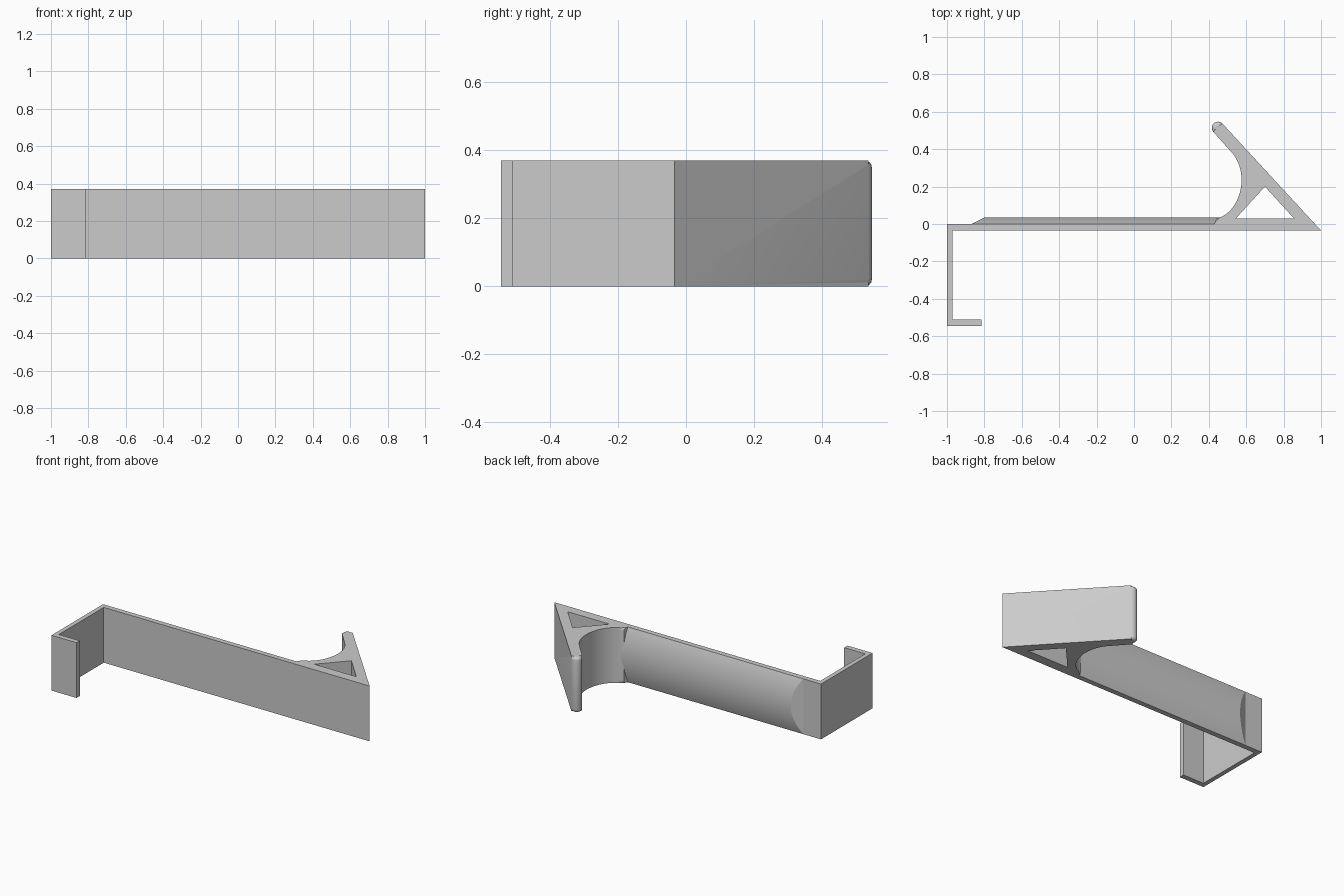
import bpy, bmesh, math
from mathutils import Vector
from mathutils.geometry import interpolate_bezier

if "Cube" in bpy.data.objects:
    bpy.data.objects.remove(bpy.data.objects["Cube"], do_unlink=True)

HEIGHT = 0.37
grey = bpy.data.materials.new("plain grey")
grey.use_nodes = True
grey.diffuse_color = (0.6, 0.6, 0.6, 1)
grey.node_tree.nodes["Principled BSDF"].inputs["Base Color"].default_value = grey.diffuse_color


def prism(outline, z0, z1):
    """Extruded outline; also returns the bottom and top vertex rings."""
    bm = bmesh.new()
    low = [bm.verts.new((x, y, z0)) for x, y in outline]
    high = [bm.verts.new((x, y, z1)) for x, y in outline]
    bm.faces.new(low[::-1])
    bm.faces.new(high)
    n = len(outline)
    for i in range(n):
        j = (i + 1) % n
        bm.faces.new((low[i], low[j], high[j], high[i]))
    return bm, low, high


def finish(bm, name, flat_axis):
    """Make an object, smooth by angle, with end caps kept flat."""
    bmesh.ops.recalc_face_normals(bm, faces=bm.faces[:])
    mesh = bpy.data.meshes.new(name)
    bm.to_mesh(mesh)
    bm.free()
    ob = bpy.data.objects.new(name, mesh)
    bpy.context.collection.objects.link(ob)
    mesh.materials.append(grey)
    bpy.ops.object.select_all(action='DESELECT')
    ob.select_set(True)
    bpy.context.view_layer.objects.active = ob
    bpy.ops.object.shade_smooth_by_angle(angle=math.radians(30))
    for p in mesh.polygons:
        if abs(p.normal[flat_axis]) > 0.999:
            p.use_smooth = False
    return ob


# Rounded tip of the prop, then the concave cradle down to the arm
tip = [(0.449 + 0.033 * math.cos(a), 0.514 + 0.033 * math.sin(a))
       for a in (math.radians(43 + 15 * i) for i in range(13))]


def curve(*pts):
    a, b, c, d = (Vector(p) for p in pts)
    return [(p.x, p.y) for p in interpolate_bezier(a, b, c, d, 14)]


cradle = curve((0.52, 0.385), (0.557, 0.345), (0.575, 0.29), (0.575, 0.235))
cradle += curve((0.575, 0.235), (0.575, 0.14), (0.52, 0.045), (0.44, 0.03))[1:]
rounded = tip + cradle

# Whole bracket outline: prop, arm, clamp wall and clamp lip
outline = [(1, -0.035)] + rounded + [
    (0.43, 0), (-1, 0), (-1, -0.545), (-0.815, -0.545),
    (-0.815, -0.51), (-0.97, -0.51), (-0.97, -0.035)]
bm, low, high = prism(outline, 0, HEIGHT)
edges = [bm.edges.get((ring[i], ring[i + 1]))
         for ring in (low, high) for i in range(1, len(rounded))]
bmesh.ops.bevel(bm, geom=edges, offset=0.02, segments=4, profile=0.5,
                affect='EDGES', clamp_overlap=False)
bracket = finish(bm, "bracket", 2)

# Triangular opening through the prop
bm, _, _ = prism([(0.545, 0.03), (0.855, 0.03), (0.70, 0.20)], -0.1, HEIGHT + 0.1)
cutter = finish(bm, "opening_cutter", 2)
cutter.hide_render = True
cutter.display_type = 'WIRE'
cut = bracket.modifiers.new("opening", 'BOOLEAN')
cut.operation = 'DIFFERENCE'
cut.solver = 'EXACT'
cut.object = cutter
bpy.context.view_layer.objects.active = bracket
bpy.ops.object.modifier_apply(modifier=cut.name)
bpy.data.objects.remove(cutter, do_unlink=True)

# Shallow domed pad along the back of the arm, with a sloped end
sag, half = 0.035, HEIGHT / 2
radius = (half * half + sag * sag) / (2 * sag)
sweep = math.asin(half / radius)
arc = [(sag - radius + radius * math.cos(t), half + radius * math.sin(t))
       for t in (sweep * (i / 12 - 1) for i in range(25))]
section = [(-0.01, 0.002)] + arc + [(-0.01, HEIGHT - 0.002)]
bm, low, high = prism(section, -0.9, 0.48)
for v in bm.verts:
    y, z, x = v.co
    v.co = (x, y, z)
cut_geom = bm.verts[:] + bm.edges[:] + bm.faces[:]
slope = Vector((-sag, 0.07, 0))
result = bmesh.ops.bisect_plane(bm, geom=cut_geom, plane_co=(-0.87, 0, 0),
                                plane_no=slope, clear_outer=True)
rim = [e for e in result["geom_cut"] if isinstance(e, bmesh.types.BMEdge)]
bmesh.ops.holes_fill(bm, edges=rim, sides=0)
pad = finish(bm, "domed_pad", 0)
# Keep the sloped end facet crisp
for p in pad.data.polygons:
    if p.normal.x < -0.2:
        p.use_smooth = False
